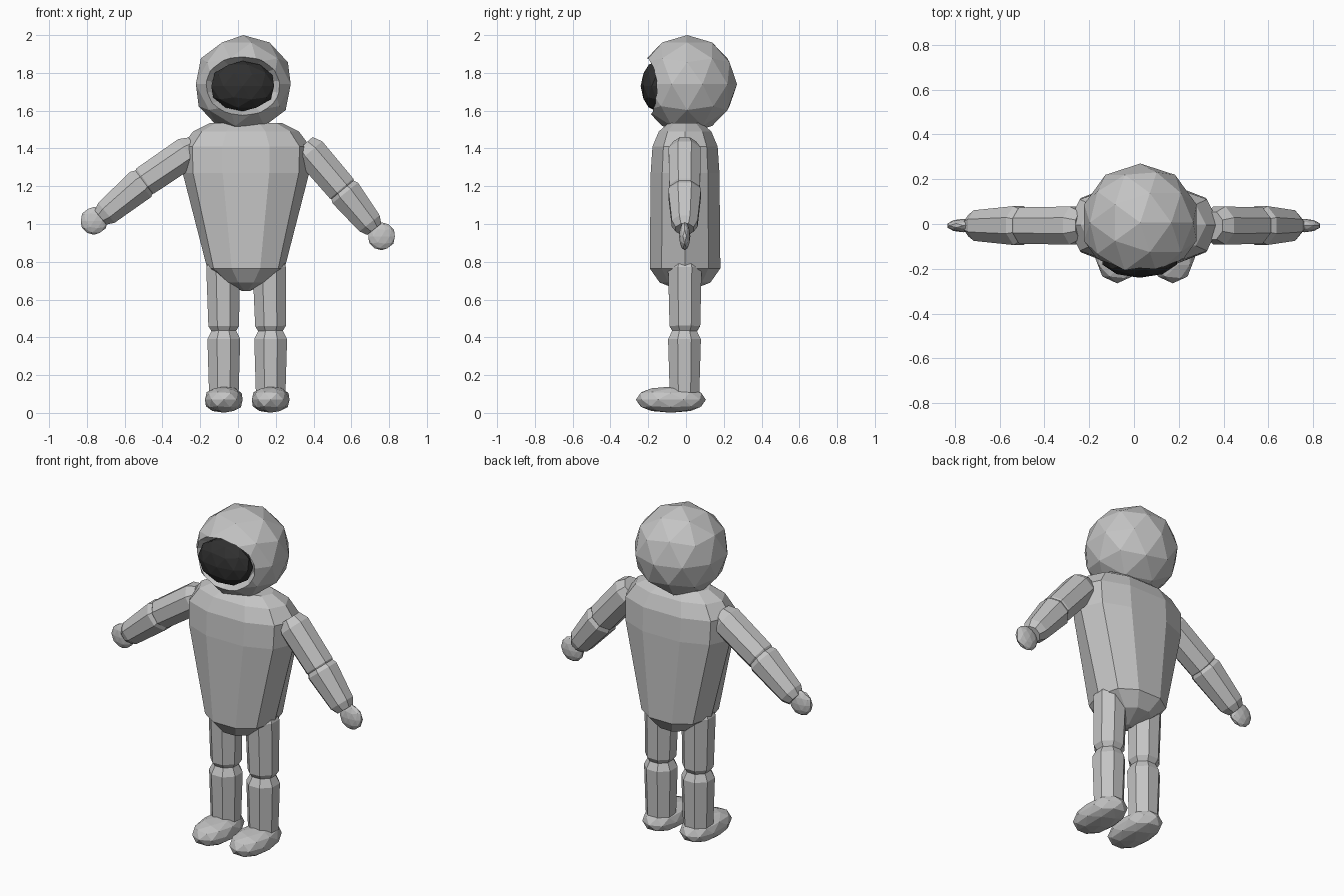
import bpy, bmesh, math
from mathutils import Vector

if "Cube" in bpy.data.objects:
    bpy.data.objects.remove(bpy.data.objects["Cube"])


def material(name, rgb):
    m = bpy.data.materials.new(name)
    m.diffuse_color = (*rgb, 1)
    m.use_nodes = True
    m.node_tree.nodes["Principled BSDF"].inputs["Base Color"].default_value = m.diffuse_color
    return m


SUIT = material("suit grey", (0.55, 0.55, 0.55))
DARK = material("visor dark", (0.03, 0.03, 0.03))


def finish(name, bm, mat):
    bmesh.ops.recalc_face_normals(bm, faces=bm.faces)
    me = bpy.data.meshes.new(name)
    bm.to_mesh(me)
    bm.free()
    me.materials.append(mat)
    ob = bpy.data.objects.new(name, me)
    bpy.context.collection.objects.link(ob)
    return ob


def loft(name, rings, u, v, sides, mat, power=1.0, phase=0.5):
    """Skin rings given as (centre, radius along u, radius along v)."""
    bm = bmesh.new()
    rows = []
    for c, ru, rv in rings:
        row = []
        for i in range(sides):
            a = math.tau * (i + phase) / sides
            ca, sa = math.cos(a), math.sin(a)
            ca = math.copysign(abs(ca) ** power, ca)
            sa = math.copysign(abs(sa) ** power, sa)
            row.append(bm.verts.new(Vector(c) + u * ca * ru + v * sa * rv))
        rows.append(row)
    for a, b in zip(rows, rows[1:]):
        for i in range(sides):
            j = (i + 1) % sides
            bm.faces.new((a[i], a[j], b[j], b[i]))
    bm.faces.new(rows[0])
    bm.faces.new(rows[-1])
    return finish(name, bm, mat)


def limb(name, a, b, ra, rb):
    """Chamfered eight-sided segment from a to b."""
    a, b = Vector(a), Vector(b)
    d = b - a
    length = d.length
    d.normalize()
    u = Vector((0, 1, 0))
    v = d.cross(u).normalized()
    u = v.cross(d).normalized()
    prof = [(0, ra * 0.72), (0.05, ra), (length - 0.04, rb), (length, rb * 0.7)]
    return loft(name, [(a + d * t, r, r) for t, r in prof], u, v, 8, SUIT)


def blob(name, c, r, mat, power=1.0, sub=2):
    """Faceted ellipsoid; power below 1 makes it boxier."""
    bm = bmesh.new()
    bmesh.ops.create_icosphere(bm, subdivisions=sub, radius=1)
    for vert in bm.verts:
        vert.co = Vector([c[k] + r[k] * math.copysign(abs(vert.co[k]) ** power, vert.co[k])
                          for k in range(3)])
    return finish(name, bm, mat)


X, Y, Z = Vector((1, 0, 0)), Vector((0, 1, 0)), Vector((0, 0, 1))

# helmet with a flared opening cut in the front
helmet = blob("helmet", (0.028, 0.006, 1.74), (0.264, 0.264, 0.26), SUIT)
cutter = loft("opening_cutter",
              [((0.023, -0.12, 1.727), 0.165, 0.125),
               ((0.023, -0.18, 1.727), 0.225, 0.152),
               ((0.023, -0.35, 1.727), 0.25, 0.215)], X, Z, 14, SUIT)
cutter.hide_render = True
mod = helmet.modifiers.new("opening", "BOOLEAN")
mod.object = cutter
mod.operation = "DIFFERENCE"
mod.solver = "EXACT"
bpy.context.view_layer.objects.active = helmet
bpy.ops.object.modifier_apply(modifier=mod.name)
bpy.data.objects.remove(cutter)

# visor
blob("visor", (0.025, -0.155, 1.73), (0.175, 0.085, 0.133), DARK)

# torso: wide shoulders tapering to the hips
torso = [(0.645, 0.02, 0.02), (0.69, 0.11, 0.14), (0.765, 0.205, 0.195),
         (1.27, 0.335, 0.19), (1.41, 0.34, 0.18), (1.49, 0.28, 0.145),
         (1.535, 0.19, 0.09)]
loft("torso", [((0.042, -0.005, z), rx, ry) for z, rx, ry in torso],
     X, Y, 10, SUIT, 0.85, 0)

# arms: shoulder, elbow, wrist and hand points
arms = {"left": ((-0.26, 1.385), (-0.50, 1.222), (-0.72, 1.04), (-0.762, 1.017)),
        "right": ((0.375, 1.39), (0.555, 1.18), (0.715, 0.98), (0.76, 0.935))}
for side, pts in arms.items():
    s, e, w, h = [Vector((p[0], -0.007, p[1])) for p in pts]
    d1, d2 = (e - s).normalized(), (w - e).normalized()
    limb(side + "_upper_arm", s - d1 * 0.04, e + d1 * 0.03, 0.092, 0.088)
    limb(side + "_forearm", e - d2 * 0.03, w + d2 * 0.01, 0.094, 0.074)
    blob(side + "_hand", h, (0.074, 0.03, 0.074), SUIT)

# legs and feet
for side, x, dx in (("left", -0.08, 0.005), ("right", 0.165, 0.008)):
    limb(side + "_thigh", (x, -0.006, 0.82), (x + dx, -0.006, 0.42), 0.096, 0.088)
    limb(side + "_shin", (x + dx, -0.008, 0.44), (x + dx, -0.008, 0.07), 0.094, 0.085)
    blob(side + "_boot", (x + dx, -0.08, 0.07), (0.104, 0.185, 0.069), SUIT, 0.85)
